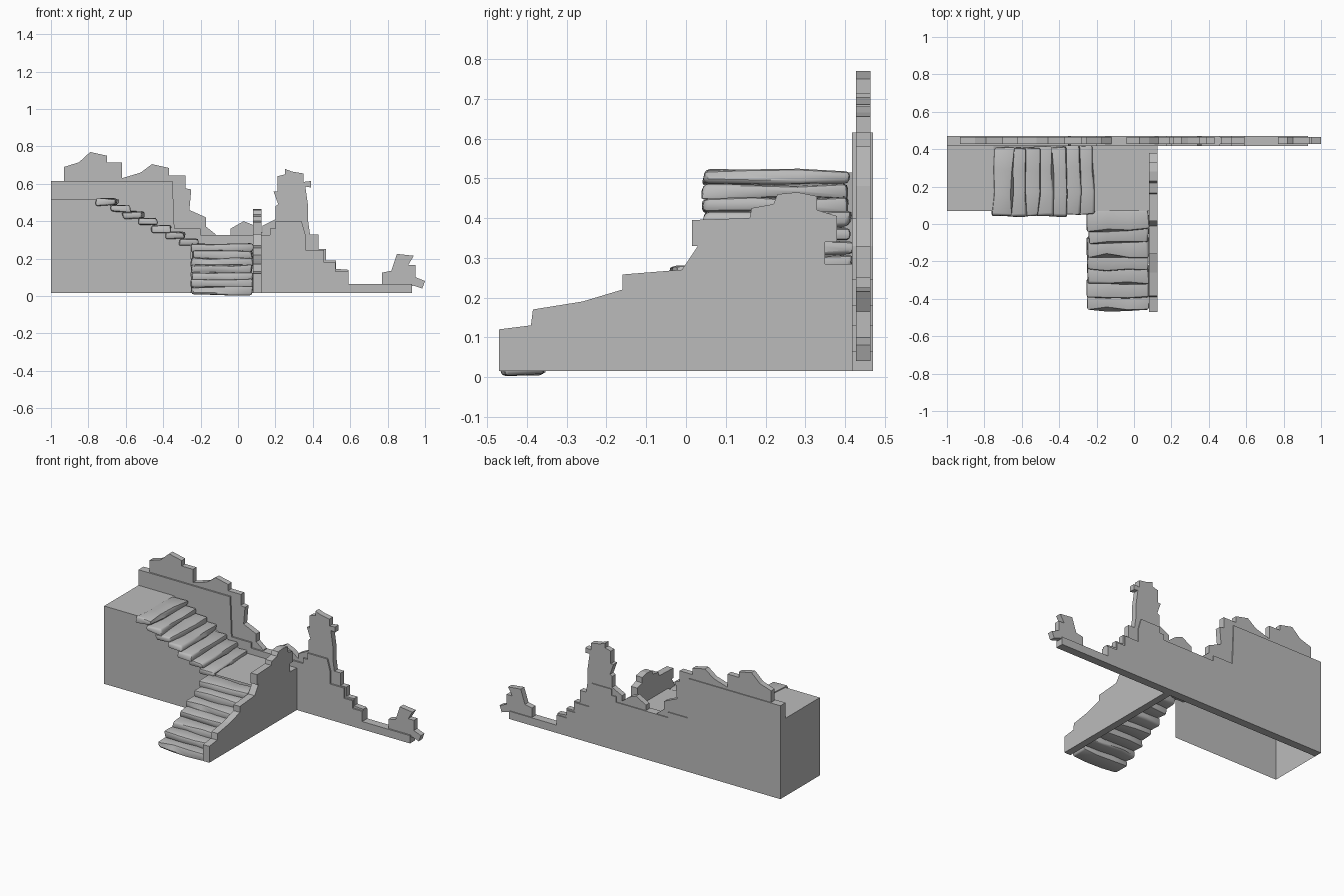
import bpy, bmesh, math, random
from mathutils import Matrix, Vector

random.seed(4)
cube = bpy.data.objects.get("Cube")
if cube:
    bpy.data.objects.remove(cube, do_unlink=True)

stone = bpy.data.materials.new("stone_grey")
stone.use_nodes = True
grey = (0.5, 0.5, 0.5, 1)
stone.diffuse_color = grey
stone.node_tree.nodes["Principled BSDF"].inputs["Base Color"].default_value = grey


def make_object(name, bm):
    mesh = bpy.data.meshes.new(name)
    bm.to_mesh(mesh)
    bm.free()
    mesh.materials.append(stone)
    obj = bpy.data.objects.new(name, mesh)
    bpy.context.collection.objects.link(obj)
    return obj


def slab(name, outline, axis, start, end):
    """Extrude a flat outline along x or y; the outline's second value is height."""
    bm = bmesh.new()

    def place(a, z):
        return (start, a, z) if axis == "x" else (a, start, z)

    face = bm.faces.new([bm.verts.new(place(a, z)) for a, z in outline])
    extruded = bmesh.ops.extrude_face_region(bm, geom=[face])["geom"]
    moved = [v for v in extruded if isinstance(v, bmesh.types.BMVert)]
    shift = end - start
    offset = Vector((shift, 0, 0)) if axis == "x" else Vector((0, shift, 0))
    bmesh.ops.translate(bm, verts=moved, vec=offset)
    if not any(f.normal.dot(offset) < 0 and len(f.verts) > 4 for f in bm.faces):
        bm.faces.ensure_lookup_table()
    bmesh.ops.recalc_face_normals(bm, faces=bm.faces)
    return make_object(name, bm)


def tread(name, centre, size, turn):
    """Worn stone step: uneven bevelled block with softened edges."""
    bm = bmesh.new()
    bmesh.ops.create_cube(bm, size=1)
    long_axis = 0 if size[0] > size[1] else 1
    bmesh.ops.subdivide_edges(
        bm, edges=[e for e in bm.edges
                   if abs((e.verts[0].co - e.verts[1].co)[long_axis]) > 0.5], cuts=2)
    for v in bm.verts:
        v.co = Vector([c * s for c, s in zip(v.co, size)])
        v.co += Vector([random.uniform(-1, 1) * k for k in (0.008, 0.008, 0.005)])
    bmesh.ops.bevel(bm, geom=[e for e in bm.edges if e.calc_face_angle(0) > 0.9],
                    offset=0.011, segments=2, profile=0.5, affect="EDGES")
    spin = Matrix.Rotation(turn, 4, "Z")
    bmesh.ops.transform(bm, verts=bm.verts, matrix=Matrix.Translation(centre) @ spin)
    bmesh.ops.recalc_face_normals(bm, faces=bm.faces)
    obj = make_object(name, bm)
    bpy.ops.object.select_all(action="DESELECT")
    obj.select_set(True)
    bpy.context.view_layer.objects.active = obj
    bpy.ops.object.shade_smooth_by_angle(angle=math.radians(40))
    return obj


# Back wall: thick stepped base
base = 0.015
slab("back_wall", [
    (-1, base), (0.93, base), (0.93, 0.065), (0.59, 0.065), (0.59, 0.13),
    (0.52, 0.13), (0.52, 0.18), (0.46, 0.18), (0.46, 0.245), (0.36, 0.245),
    (0.36, 0.33), (0.34, 0.4), (0.2, 0.4), (0.2, 0.36), (0.17, 0.36),
    (0.17, 0.325), (-0.2, 0.325), (-0.2, 0.36), (-0.34, 0.36), (-0.35, 0.615),
    (-1, 0.615)], "y", 0.418, 0.47)

# Thin ruined stonework rising out of the wall
ruins = {
    "ruin_upper": [
        (-0.93, 0.55), (-0.93, 0.69), (-0.85, 0.715), (-0.79, 0.77), (-0.7, 0.75),
        (-0.7, 0.715), (-0.62, 0.715), (-0.62, 0.63), (-0.52, 0.66), (-0.46, 0.705),
        (-0.37, 0.685), (-0.37, 0.645), (-0.28, 0.645), (-0.28, 0.575),
        (-0.25, 0.57), (-0.26, 0.46), (-0.17, 0.42), (-0.17, 0.37), (-0.12, 0.33),
        (-0.12, 0.3), (-0.4, 0.3), (-0.4, 0.55)],
    "ruin_middle": [
        (-0.04, 0.3), (-0.04, 0.36), (0.03, 0.4), (0.08, 0.38), (0.13, 0.34),
        (0.13, 0.3)],
    "ruin_tower": [
        (0.13, 0.3), (0.13, 0.375), (0.2, 0.41), (0.2, 0.48), (0.215, 0.49),
        (0.19, 0.56), (0.21, 0.56), (0.21, 0.64), (0.25, 0.65), (0.25, 0.68),
        (0.29, 0.665), (0.35, 0.655), (0.35, 0.61), (0.39, 0.615), (0.39, 0.58),
        (0.36, 0.585), (0.375, 0.48), (0.375, 0.4), (0.385, 0.33), (0.43, 0.33),
        (0.43, 0.25), (0.47, 0.25), (0.47, 0.19), (0.525, 0.19), (0.525, 0.145),
        (0.59, 0.14), (0.59, 0.05), (0.3, 0.05)],
    "ruin_end": [
        (0.77, 0.04), (0.77, 0.125), (0.82, 0.135), (0.85, 0.225), (0.94, 0.215),
        (0.91, 0.165), (0.95, 0.165), (0.95, 0.1), (1, 0.08), (0.985, 0.04),
        (0.94, 0.055)],
}
for name, outline in ruins.items():
    slab(name, outline, "y", 0.428, 0.464)

# Side wall beside the lower flight
slab("stair_side_wall", [
    (-0.47, base), (-0.47, 0.12), (-0.39, 0.13), (-0.385, 0.17), (-0.26, 0.19),
    (-0.16, 0.22), (-0.16, 0.258), (-0.01, 0.27), (0.03, 0.33), (0.015, 0.33),
    (0.015, 0.395), (0.16, 0.4), (0.165, 0.425), (0.22, 0.435), (0.23, 0.46),
    (0.28, 0.465), (0.33, 0.455), (0.33, 0.42), (0.38, 0.405), (0.38, 0.34),
    (0.35, 0.34), (0.35, 0.285), (0.42, 0.285), (0.42, base)], "x", 0.08, 0.125)

# Platform shell, open underneath: end, top, slope under the treads, landing
front, back = 0.07, 0.42
ridge = [(-1, base), (-1, 0.515), (-0.75, 0.515), (-0.25, 0.285), (0.08, 0.285)]
bm = bmesh.new()
near = [bm.verts.new((x, front, z)) for x, z in ridge]
far = [bm.verts.new((x, back, z)) for x, z in ridge]
for i in range(len(ridge) - 1):
    bm.faces.new([near[i], near[i + 1], far[i + 1], far[i]])
foot = bm.verts.new((-0.25, front, base))
bm.faces.new([near[0], foot] + near[3:0:-1])
make_object("platform", bm)

# Upper flight, descending to the right
upper_steps = 7
for i in range(upper_steps):
    t = i / (upper_steps - 1)
    tread(f"upper_tread_{i + 1}",
          (-0.7 + 0.43 * t, 0.23 + random.uniform(-0.008, 0.008), 0.503 - 0.215 * t),
          (0.105, 0.37, 0.036), random.uniform(-0.05, 0.05))

# Lower flight, descending to the front
lower_steps = 7
for i in range(lower_steps):
    t = i / (lower_steps - 1)
    tread(f"lower_tread_{i + 1}",
          (-0.086, 0.02 - 0.43 * t, 0.257 - 0.229 * t),
          (0.325, 0.105, 0.046), random.uniform(-0.03, 0.03))
